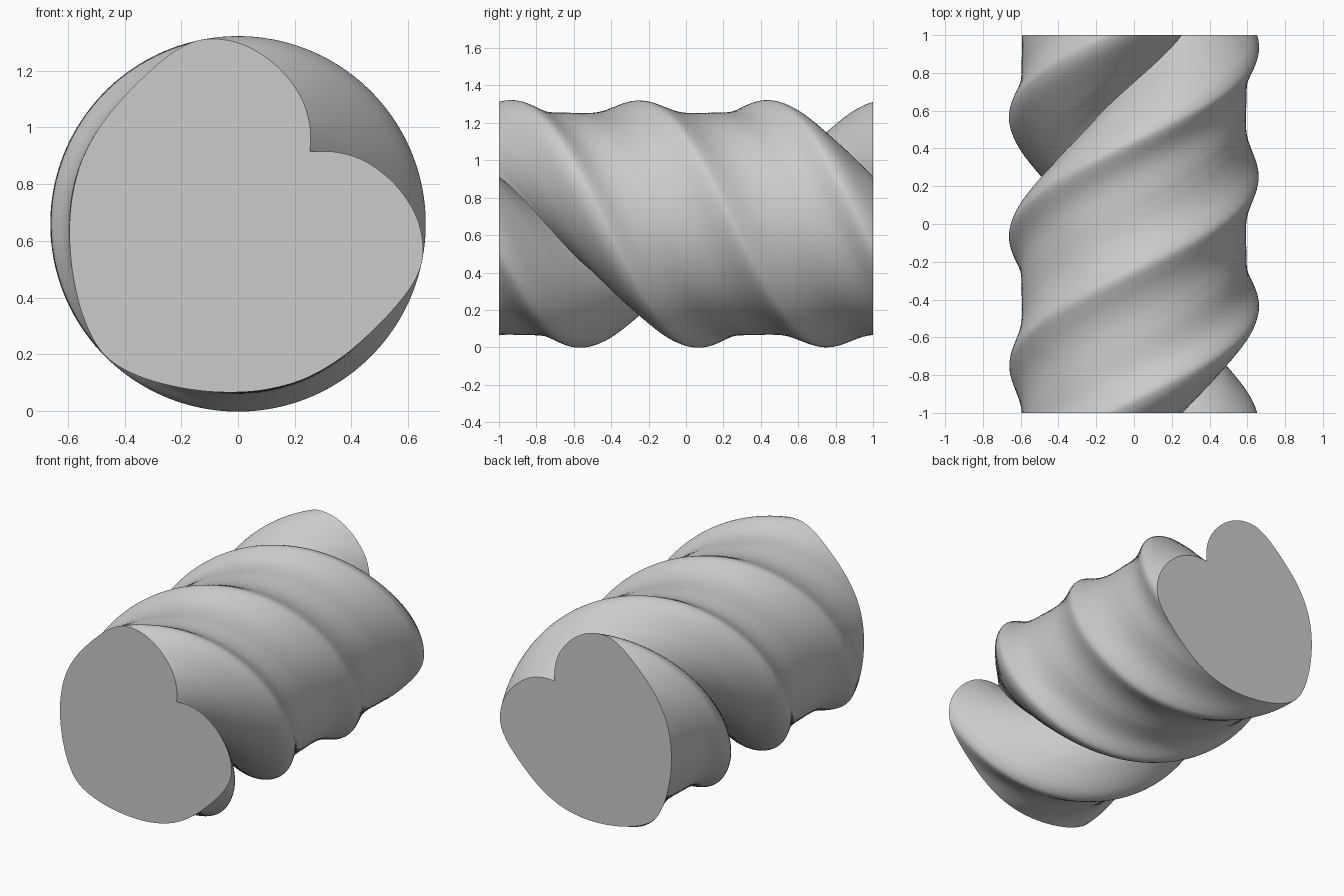
import bpy, bmesh, math
from mathutils import Vector

if "Cube" in bpy.data.objects:
    bpy.data.objects.remove(bpy.data.objects["Cube"])

# Half of the heart profile, from notch to tip: (along axis, sideways)
HALF = [(.36, 0), (.424, .066), (.474, .163), (.49, .29), (.468, .413), (.413, .508),
        (.33, .571), (.19, .599), (-.03, .597), (-.2, .56), (-.336, .488),
        (-.45, .39), (-.55, .268), (-.628, .13), (-.66, 0)]
RADIUS, STEPS, SUB = .66, 144, 5


def smooth_half(points):
    """Catmull-Rom curve through the half profile."""
    p = [Vector(q) for q in points]
    p = [p[0] * 2 - p[1]] + p + [Vector((p[-2].x, -p[-2].y))]
    out = []
    for i in range(1, len(p) - 2):
        a, b, c, d = p[i - 1:i + 3]
        for k in range(SUB):
            t = k / SUB
            out.append(.5 * (2 * b + (c - a) * t + (2 * a - 5 * b + 4 * c - d) * t ** 2
                             + (3 * b - a - 3 * c + d) * t ** 3))
    return out + [p[-2]]


half = smooth_half(HALF)
profile = half + [Vector((q.x, -q.y)) for q in half[-2:0:-1]]

# Twisted heart column: one full turn from front to back
bm = bmesh.new()
rings = []
for s in range(STEPS + 1):
    y = -1 + 2 * s / STEPS
    a = math.radians(45 - 180 * (y + 1))
    ca, sa = math.cos(a), math.sin(a)
    rings.append([bm.verts.new((q.x * ca + q.y * sa, y, RADIUS + q.x * sa - q.y * ca))
                  for q in profile])
n = len(profile)
for r0, r1 in zip(rings, rings[1:]):
    for i in range(n):
        j = (i + 1) % n
        bm.faces.new((r0[i], r0[j], r1[j], r1[i]))

# Flat end caps
bm.faces.new(rings[0][::-1])
bm.faces.new(rings[-1])
bmesh.ops.recalc_face_normals(bm, faces=bm.faces)

mesh = bpy.data.meshes.new("twisted_heart_column")
bm.to_mesh(mesh)
bm.free()
obj = bpy.data.objects.new("twisted_heart_column", mesh)
bpy.context.collection.objects.link(obj)
bpy.context.view_layer.objects.active = obj
obj.select_set(True)
bpy.ops.object.shade_smooth_by_angle(angle=math.radians(40))
